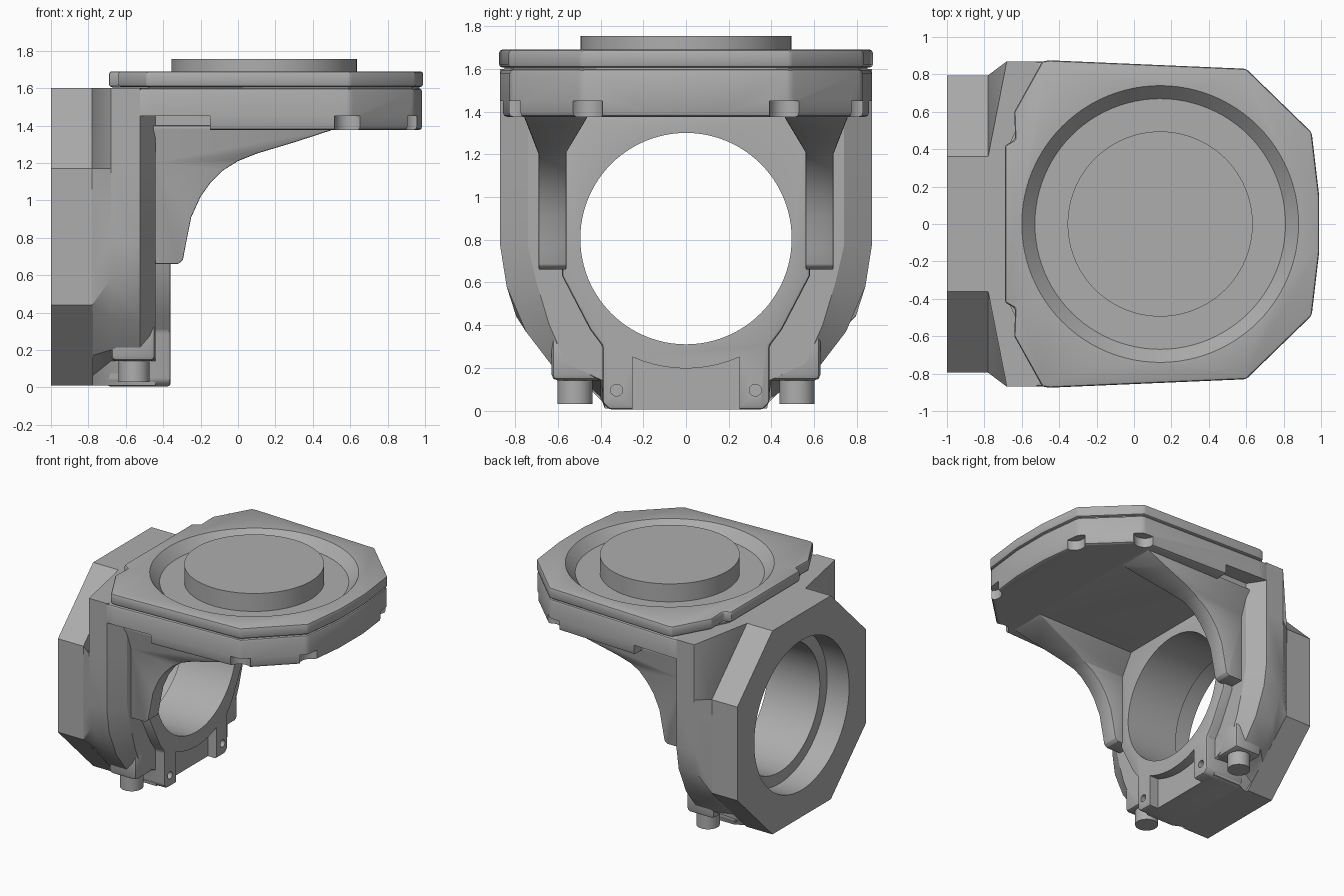
import bpy, bmesh, math
from mathutils import Vector

if "Cube" in bpy.data.objects:
    bpy.data.objects.remove(bpy.data.objects["Cube"])

metal = bpy.data.materials.new("cast grey")
metal.use_nodes = True
GREY = (0.42, 0.42, 0.42, 1)
metal.diffuse_color = GREY
metal.node_tree.nodes["Principled BSDF"].inputs["Base Color"].default_value = GREY

BORE_Z = 0.805
PLATE_X = 0.14


def activate(ob):
    bpy.ops.object.select_all(action='DESELECT')
    ob.select_set(True)
    bpy.context.view_layer.objects.active = ob


def loft(name, sections):
    """Solid skin through matching rings of points."""
    bm = bmesh.new()
    rings = [[bm.verts.new(p) for p in s] for s in sections]
    n = len(rings[0])
    for a, b in zip(rings, rings[1:]):
        for i in range(n):
            j = (i + 1) % n
            bm.faces.new((a[i], a[j], b[j], b[i]))
    bm.faces.new(rings[0][::-1])
    bm.faces.new(rings[-1])
    bmesh.ops.recalc_face_normals(bm, faces=bm.faces)
    mesh = bpy.data.meshes.new(name)
    bm.to_mesh(mesh)
    bm.free()
    mesh.materials.append(metal)
    ob = bpy.data.objects.new(name, mesh)
    bpy.context.collection.objects.link(ob)
    return ob


def place(axis, t, pts):
    if axis == 'x':
        return [Vector((t, u, v)) for u, v in pts]
    if axis == 'y':
        return [Vector((u, t, v)) for u, v in pts]
    return [Vector((u, v, t)) for u, v in pts]


def prism(name, axis, a, b, pts):
    return loft(name, [place(axis, a, pts), place(axis, b, pts)])


def circle(cu, cv, r, n=96):
    return [(cu + r * math.cos(math.tau * i / n), cv + r * math.sin(math.tau * i / n)) for i in range(n)]


def box(name, x0, x1, y0, y1, z0, z1):
    return prism(name, 'x', x0, x1, [(y0, z0), (y1, z0), (y1, z1), (y0, z1)])


def mirror_u(half):
    return half + [(-u, v) for u, v in reversed(half)]


def mirror_v(half):
    return half + [(u, -v) for u, v in reversed(half)]


def bevel(ob, width, segments=2):
    m = ob.modifiers.new("soft edges", 'BEVEL')
    m.width, m.segments, m.limit_method = width, segments, 'ANGLE'
    m.angle_limit = math.radians(35)
    activate(ob)
    bpy.ops.object.modifier_apply(modifier=m.name)


def combine(ob, tool, operation='DIFFERENCE'):
    m = ob.modifiers.new("shape", 'BOOLEAN')
    m.operation, m.solver, m.object = operation, 'EXACT', tool
    activate(ob)
    bpy.ops.object.modifier_apply(modifier=m.name)
    bpy.data.objects.remove(tool)


def cut_bore(ob, r=0.495, a=-1.2, b=0.2):
    combine(ob, prism("bore_cutter", 'x', a, b, circle(0, BORE_Z, r)))


# Octagonal flange with a stepped bore
octagon = mirror_u([(0.36, 0.01), (0.795, 0.44), (0.795, 1.17), (0.36, 1.6)])
flange = prism("flange", 'x', -1, -0.775, octagon)
cut_bore(flange)
cut_bore(flange, 0.585, -1.2, -0.81)

# Housing body, flaring out from the flange and tapering at its front
back = [(0.33, 0.01), (0.4, 0.06), (0.52, 0.17), (0.65, 0.3), (0.795, 0.44), (0.795, 0.6), (0.795, 1.17), (0.36, 1.6)]
full = [(0.38, 0.01), (0.4, 0.14), (0.62, 0.2), (0.75, 0.37), (0.84, 0.58), (0.87, 0.77), (0.87, 1.17), (0.87, 1.6)]
nose = [(0.38, 0.01), (0.39, 0.14), (0.56, 0.22), (0.64, 0.4), (0.7, 0.6), (0.74, 0.77), (0.74, 1.17), (0.74, 1.6)]
stations = [(-0.78, back), (-0.68, full), (-0.525, full), (-0.44, nose)]
body = loft("housing_body", [place('x', x, mirror_u(s)) for x, s in stations])
cut_bore(body)

# Front wall around the bore, with the lower clamp recess and screw holes
wall = prism("front_wall", 'x', -0.7, -0.36, mirror_u(
    [(0.36, 0.005), (0.39, 0.035), (0.39, 0.3), (0.45, 0.38), (0.58, 0.63), (0.58, 1.4)]))
bevel(wall, 0.015)
cut_bore(wall)
arch = [(y / 20, BORE_Z - math.sqrt(0.37 - (y / 20) ** 2)) for y in range(5, -6, -1)]
combine(wall, prism("recess_cutter", 'x', -0.435, -0.3, [(-0.25, -0.1), (0.25, -0.1)] + arch))
for side in (-1, 1):
    combine(wall, prism("hole_cutter", 'x', -0.46, -0.3, circle(side * 0.325, 0.095, 0.028, 24)))

# Curved gussets under the plate, bosses and pins on both sides
sweep = [(-0.46, 1.46), (-0.46, 0.66), (-0.32, 0.66), (-0.295, 0.68), (-0.28, 0.76), (-0.25, 0.91), (-0.2, 1.02),
         (-0.15, 1.09), (-0.08, 1.16), (0, 1.21), (0.1, 1.25), (0.3, 1.31), (0.5, 1.375), (0.5, 1.46)]
rib = [(0.45, 1.4), (0.47, 1.36), (0.56, 1.21), (0.56, 0.6), (0.69, 0.6), (0.69, 1.2), (0.76, 1.38), (0.76, 1.4)]
for side, label in ((-1, "right"), (1, "left")):
    gusset = prism(label + "_gusset", 'y', 0, side, sweep)
    combine(gusset, prism("rib_cutter", 'x', -1, 1, [(side * y, z) for y, z in rib]), 'INTERSECT')
    bevel(gusset, 0.015)
    boss = box(label + "_boss", -0.68, -0.44, side * 0.37, side * 0.63, 0.14, 0.36)
    bevel(boss, 0.03)
    prism(label + "_pin", 'z', 0.03, 0.2, circle(-0.555, side * 0.52, 0.083, 32))

# Plate skirt with side reliefs and corner slots
skirt = prism("plate_skirt", 'z', 1.375, 1.6, mirror_v(
    [(-0.55, 0.87), (-0.45, 0.87), (0.6, 0.825), (0.945, 0.49), (0.985, 0.15)]))
bevel(skirt, 0.02)
for side in (-1, 1):
    combine(skirt, box("relief_cutter", -0.7, -0.15, side * 0.74, side, 1.3, 1.45))
    for x, y in ((0.595, 0.83), (0.96, 0.47)):
        slot = prism("slot_cutter", 'z', 1.3, 1.45, circle(x, side * y, 0.08, 32))
        combine(skirt, slot)

# Plate cap with a sloped ring groove and raised central disc
cap = prism("plate_cap", 'z', 1.606, 1.69, mirror_v(
    [(-0.69, 0.42), (-0.635, 0.45), (-0.64, 0.6), (-0.49, 0.87), (-0.45, 0.875),
     (0.6, 0.83), (0.95, 0.49), (0.99, 0.15)]))
bevel(cap, 0.015)
groove = loft("groove_cutter", [place('z', z, circle(PLATE_X, 0, r))
                                for z, r in ((1.615, 0.67), (1.69, 0.74), (1.75, 0.796))])
combine(cap, groove)
prism("cap_seam", 'z', 1.58, 1.61, mirror_v(
    [(-0.67, 0.42), (-0.47, 0.85), (0.59, 0.81), (0.93, 0.48), (0.97, 0.15)]))
prism("central_disc", 'z', 1.6, 1.755, circle(PLATE_X, 0, 0.495))

for ob in list(bpy.context.collection.objects):
    if ob.type == 'MESH':
        activate(ob)
        bpy.ops.object.shade_smooth_by_angle(angle=math.radians(28))
